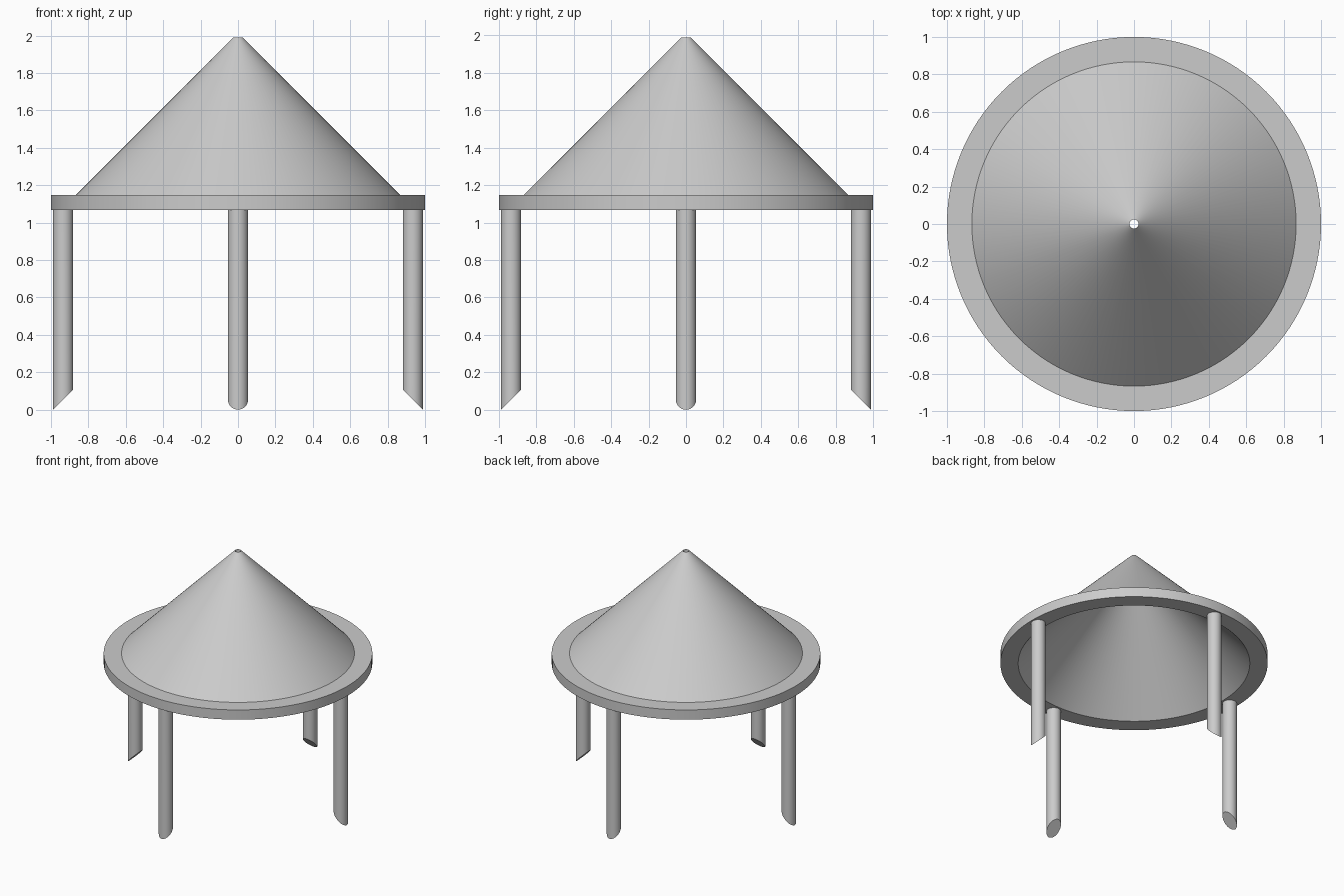
import bpy, bmesh, math
from mathutils import Matrix

cube = bpy.data.objects.get("Cube")
if cube:
    bpy.data.objects.remove(cube, do_unlink=True)

GREY = (0.6, 0.6, 0.6, 1.0)
grey = bpy.data.materials.new("plain grey")
grey.use_nodes = True
grey.diffuse_color = GREY
grey.node_tree.nodes["Principled BSDF"].inputs["Base Color"].default_value = GREY

# Main dimensions
RIM_BOTTOM, RIM_TOP, PEAK = 1.067, 1.147, 1.99
RIM_R, CONE_R, VENT_R = 1.0, 0.867, 0.024
LEG_R, LEG_DIST = 0.054, 0.935
THICK = RIM_TOP - RIM_BOTTOM


def finish(bm, name):
    """Turn a bmesh into a smooth-shaded object with sharp edges kept."""
    bmesh.ops.recalc_face_normals(bm, faces=bm.faces)
    mesh = bpy.data.meshes.new(name)
    bm.to_mesh(mesh)
    bm.free()
    mesh.materials.append(grey)
    obj = bpy.data.objects.new(name, mesh)
    bpy.context.collection.objects.link(obj)
    bpy.ops.object.select_all(action="DESELECT")
    obj.select_set(True)
    bpy.context.view_layer.objects.active = obj
    bpy.ops.object.shade_smooth_by_angle(angle=math.radians(30))
    return obj


def lathe(name, profile, steps=128):
    """Spin a closed (radius, height) profile around the z axis."""
    bm = bmesh.new()
    verts = [bm.verts.new((r, 0, z)) for r, z in profile]
    edges = [bm.edges.new((v, verts[i - 1])) for i, v in enumerate(verts)]
    bmesh.ops.spin(bm, geom=verts + edges, axis=(0, 0, 1), cent=(0, 0, 0),
                   angle=math.tau, steps=steps, use_merge=True)
    bmesh.ops.remove_doubles(bm, verts=bm.verts, dist=1e-5)
    return finish(bm, name)


# Hollow conical roof with a flat rim and an open vent at the peak
lathe("roof", [
    (RIM_R, RIM_BOTTOM), (RIM_R, RIM_TOP), (CONE_R, RIM_TOP),
    (VENT_R, PEAK), (VENT_R, PEAK - THICK), (CONE_R, RIM_BOTTOM)])


def leg(name, angle):
    """Round leg under the rim, its foot cut slanting up towards the centre."""
    bm = bmesh.new()
    bmesh.ops.create_cone(bm, cap_ends=True, segments=48, radius1=LEG_R,
                          radius2=LEG_R, depth=RIM_BOTTOM,
                          matrix=Matrix.Translation((0, 0, RIM_BOTTOM / 2)))
    for v in bm.verts:
        if v.co.z < RIM_BOTTOM / 2:
            v.co.z = LEG_R - v.co.x
    place = Matrix.Rotation(angle, 4, "Z") @ Matrix.Translation((LEG_DIST, 0, 0))
    bmesh.ops.transform(bm, matrix=place, verts=bm.verts)
    finish(bm, name)


for i, side in enumerate(("left", "back", "right", "front")):
    leg(side + "_leg", i * math.pi / 2)
